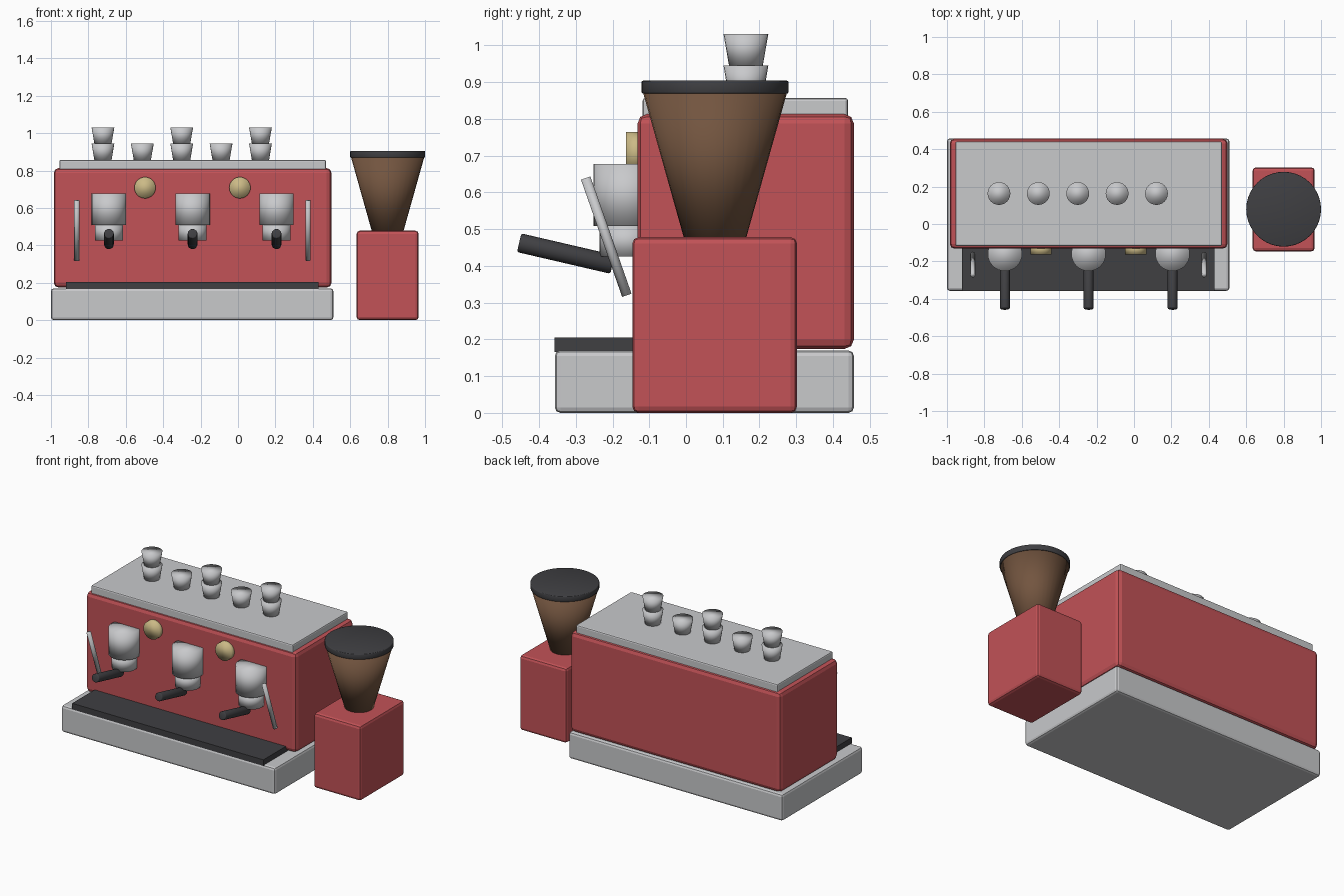
import bpy
from mathutils import Vector

default = bpy.data.objects.get("Cube")
if default:
    bpy.data.objects.remove(default, do_unlink=True)


def material(name, rgb):
    m = bpy.data.materials.new(name)
    m.use_nodes = True
    m.diffuse_color = (*rgb, 1)
    m.node_tree.nodes["Principled BSDF"].inputs["Base Color"].default_value = (*rgb, 1)
    return m


RED = material("red enamel", (0.54, 0.085, 0.095))
SILVER = material("silver metal", (0.58, 0.585, 0.6))
DARK = material("dark plastic", (0.05, 0.05, 0.055))
BROWN = material("brown hopper", (0.17, 0.09, 0.05))
GOLD = material("pale gold", (0.6, 0.49, 0.24))


def finish(name, mat, bevel=0, segments=2):
    ob = bpy.context.object
    ob.name = name
    ob.data.materials.append(mat)
    if bevel:
        mod = ob.modifiers.new("rounded edges", 'BEVEL')
        mod.width = bevel
        mod.segments = segments
    return ob


def box(name, low, high, mat, bevel=0):
    low, high = Vector(low), Vector(high)
    bpy.ops.mesh.primitive_cube_add(size=1, location=(low + high) / 2)
    bpy.context.object.scale = high - low
    bpy.ops.object.transform_apply(location=False, rotation=False, scale=True)
    return finish(name, mat, bevel)


def rod(name, start, end, r1, r2, mat, bevel=0, sides=32):
    """Round solid between two points, smooth over its caps."""
    start, end = Vector(start), Vector(end)
    axis = end - start
    bpy.ops.mesh.primitive_cone_add(vertices=sides, radius1=r1, radius2=r2,
                                    depth=axis.length, location=(start + end) / 2)
    ob = bpy.context.object
    ob.rotation_euler = axis.to_track_quat('Z', 'Y').to_euler()
    bpy.ops.object.shade_smooth()
    return finish(name, mat, bevel)


# Machine housing
box("base", (-1, -0.357, 0), (0.51, 0.457, 0.17), SILVER, 0.015)
box("body", (-0.985, -0.132, 0.174), (0.5, 0.457, 0.813), RED, 0.026)
box("cup_shelf", (-0.955, -0.118, 0.8), (0.47, 0.441, 0.857), SILVER, 0.008)
box("drip_tray", (-0.92, -0.358, 0.166), (0.43, -0.1, 0.205), DARK)

# Brewing groups with their handles
for i, x in enumerate((-0.69, -0.243, 0.206)):
    rod(f"group_head_{i}", (x, -0.16, 0.508), (x, -0.16, 0.677), 0.092, 0.092, SILVER)
    rod(f"filter_holder_{i}", (x, -0.16, 0.425), (x, -0.16, 0.51), 0.075, 0.075, SILVER)
    rod(f"filter_handle_{i}", (x, -0.454, 0.463), (x, -0.2, 0.404), 0.026, 0.026,
        DARK, 0.005, 20)

# Dials
for i, x in enumerate((-0.497, 0.01)):
    rod(f"dial_{i}", (x, -0.11, 0.708), (x, -0.163, 0.708), 0.057, 0.057, GOLD)

# Steam wands
for side, x in (("right", -0.862), ("left", 0.375)):
    rod(f"steam_wand_{side}", (x, -0.161, 0.32), (x, -0.273, 0.639),
        0.0135, 0.0135, SILVER, sides=16)

# Cups, every second one stacked
for i in range(5):
    x = -0.722 + 0.2105 * i
    for level in range(2 if i % 2 == 0 else 1):
        z = 0.856 + 0.089 * level
        rod(f"cup_{i}_{level}", (x, 0.163, z), (x, 0.163, z + 0.086 + 0.003 * (1 - level)),
            0.046, 0.061, SILVER, sides=24)

# Grinder
gx, gy = 0.8, 0.079
box("grinder_body", (0.634, -0.146, 0), (0.966, 0.302, 0.478), RED, 0.017)
rod("grinder_hopper", (gx, gy, 0.47), (gx, gy, 0.872), 0.083, 0.196, BROWN)
rod("hopper_lid", (gx, gy, 0.869), (gx, gy, 0.904), 0.2, 0.2, DARK, 0.004, 40)
